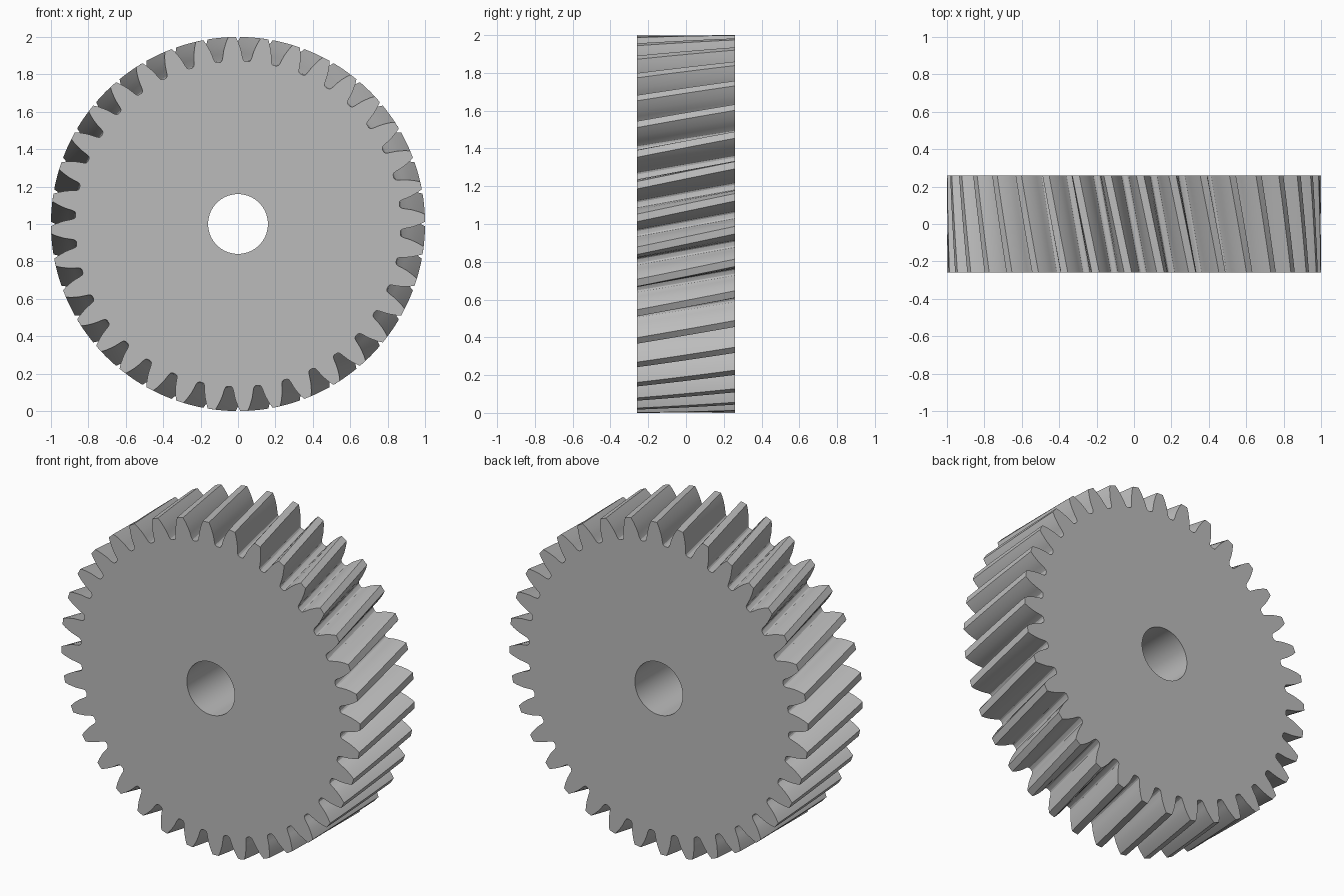
import bpy, bmesh
from math import sin, cos, radians

if "Cube" in bpy.data.objects:
    bpy.data.objects.remove(bpy.data.objects["Cube"])

TEETH = 36
PITCH = 360 / TEETH
HALF_WIDTH = 0.26
TWIST = 6.3            # degrees of helix from front to back
SLICES = 8
HOLE_R = 0.16
HOLE_STEPS = 2         # bore segments per tooth

# half of one tooth: (radius, degrees from the tooth centre), root to tip
half = [(0.870, 4.3), (0.875, 3.8), (0.887, 3.48), (0.91, 3.15), (0.93, 2.85),
        (0.947, 2.5), (0.975, 1.87), (1.0, 1.15)]
tooth = [(0.869, -5.0)] + [(r, -a) for r, a in half] + [(r, a) for r, a in reversed(half)]
N = len(tooth)


def point(r, deg, y):
    a = radians(deg)
    return (r * cos(a), y, 1 + r * sin(a))


bm = bmesh.new()

# toothed rim: the outline repeated along the width, turning as it goes
rings = []
for s in range(SLICES + 1):
    t = s / SLICES
    y = -HALF_WIDTH + 2 * HALF_WIDTH * t
    turn = PITCH / 2 + TWIST * (t - 0.5)
    rings.append([bm.verts.new(point(r, k * PITCH + a + turn, y))
                  for k in range(TEETH) for r, a in tooth])
total = N * TEETH
for a, b in zip(rings, rings[1:]):
    for i in range(total):
        j = (i + 1) % total
        bm.faces.new((a[i], a[j], b[j], b[i]))

# bore
H = TEETH * HOLE_STEPS
bores = [[bm.verts.new(point(HOLE_R, i * 360 / H, y)) for i in range(H)]
         for y in (-HALF_WIDTH, HALF_WIDTH)]
for i in range(H):
    j = (i + 1) % H
    bm.faces.new((bores[0][j], bores[0][i], bores[1][i], bores[1][j]))

# flat side faces, one sector per tooth
for rim, bore in ((rings[0], bores[0]), (rings[-1], bores[1])):
    for k in range(TEETH):
        outer = [rim[(k * N + i) % total] for i in range(N + 1)]
        inner = [bore[(k * HOLE_STEPS + i) % H] for i in range(HOLE_STEPS + 1)]
        bm.faces.new(outer + inner[::-1])

bmesh.ops.recalc_face_normals(bm, faces=bm.faces[:])
mesh = bpy.data.meshes.new("helical_gear")
bm.to_mesh(mesh)
bm.free()
gear = bpy.data.objects.new("helical_gear", mesh)
bpy.context.collection.objects.link(gear)

# plain grey metal
mat = bpy.data.materials.new("grey_metal")
mat.diffuse_color = (0.5, 0.5, 0.5, 1)
mat.use_nodes = True
mat.node_tree.nodes["Principled BSDF"].inputs["Base Color"].default_value = mat.diffuse_color
mesh.materials.append(mat)

bpy.context.view_layer.objects.active = gear
gear.select_set(True)
bpy.ops.object.shade_smooth_by_angle(angle=radians(25))
